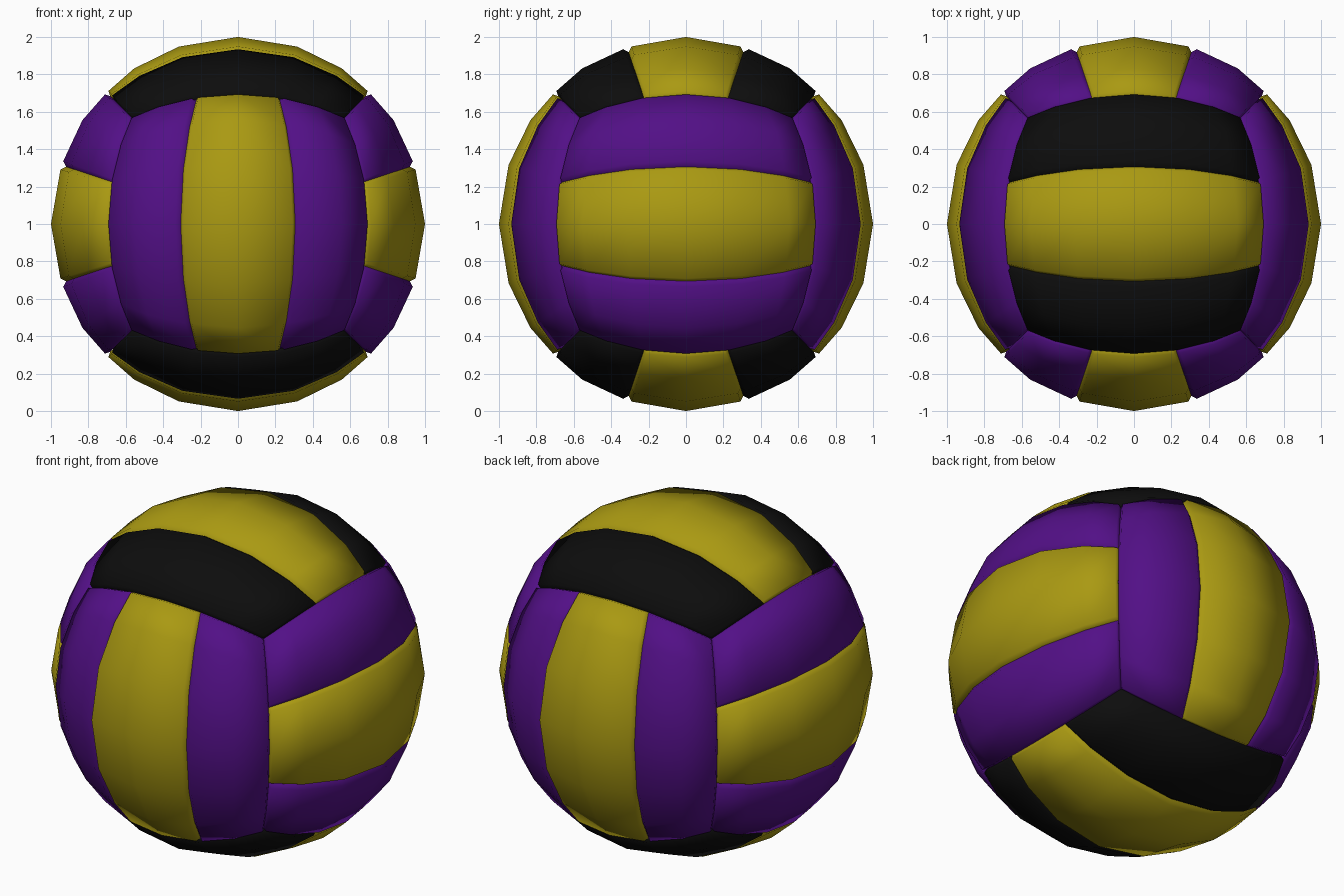
import bpy
from mathutils import Vector

if "Cube" in bpy.data.objects:
    bpy.data.objects.remove(bpy.data.objects["Cube"])


def material(name, rgb):
    m = bpy.data.materials.new(name)
    m.diffuse_color = (*rgb, 1.0)
    m.use_nodes = True
    m.node_tree.nodes["Principled BSDF"].inputs["Base Color"].default_value = m.diffuse_color
    return m


YELLOW = material("mustard yellow", (0.40, 0.32, 0.006))
PURPLE = material("deep purple", (0.085, 0.005, 0.24))
BLACK = material("black", (0.004, 0.004, 0.004))

CENTRE = Vector((0, 0, 1))
EDGE = 0.026          # width of the rounded rim, in cube-face units
R_SEAM, R_RIM, R_TOP = 0.968, 0.993, 1.0


def stops(lo, hi, segments):
    """Even grid lines with one extra line just inside each end."""
    even = [lo + (hi - lo) * i / segments for i in range(segments + 1)]
    return [lo, lo + EDGE] + even[1:-1] + [hi - EDGE, hi]


def panel(name, normal, along, lo, hi, mat):
    """One padded strip: a cube-face grid projected on the ball, rim sunk in."""
    across = normal.cross(along)
    us, vs = stops(-1, 1, 6), stops(lo, hi, 2)
    nu, nv = len(us), len(vs)
    verts, faces = [], []
    for i, u in enumerate(us):
        for j, v in enumerate(vs):
            ring = min(i, j, nu - 1 - i, nv - 1 - j)
            r = (R_SEAM, R_RIM, R_TOP)[min(ring, 2)]
            verts.append(CENTRE + (normal + along * u + across * v).normalized() * r)
    for i in range(nu - 1):
        for j in range(nv - 1):
            a = i * nv + j
            faces.append((a, a + nv, a + nv + 1, a + 1))
    me = bpy.data.meshes.new(name)
    me.from_pydata(verts, [], faces)
    me.materials.append(mat)
    for p in me.polygons:
        p.use_smooth = True
    me.update()
    bpy.context.collection.objects.link(bpy.data.objects.new(name, me))


X, Y, Z = Vector((1, 0, 0)), Vector((0, 1, 0)), Vector((0, 0, 1))

# six sides: outward direction, direction the strips run, outer strip colour
sides = [
    ("front", -Y, Z, PURPLE), ("back", Y, Z, PURPLE),
    ("right", X, Y, PURPLE), ("left", -X, Y, PURPLE),
    ("top", Z, X, BLACK), ("bottom", -Z, X, BLACK),
]
for side, normal, along, outer in sides:
    panel(side + "_outer_panel_a", normal, along, -1, -1 / 3, outer)
    panel(side + "_middle_panel", normal, along, -1 / 3, 1 / 3, YELLOW)
    panel(side + "_outer_panel_b", normal, along, 1 / 3, 1, outer)
